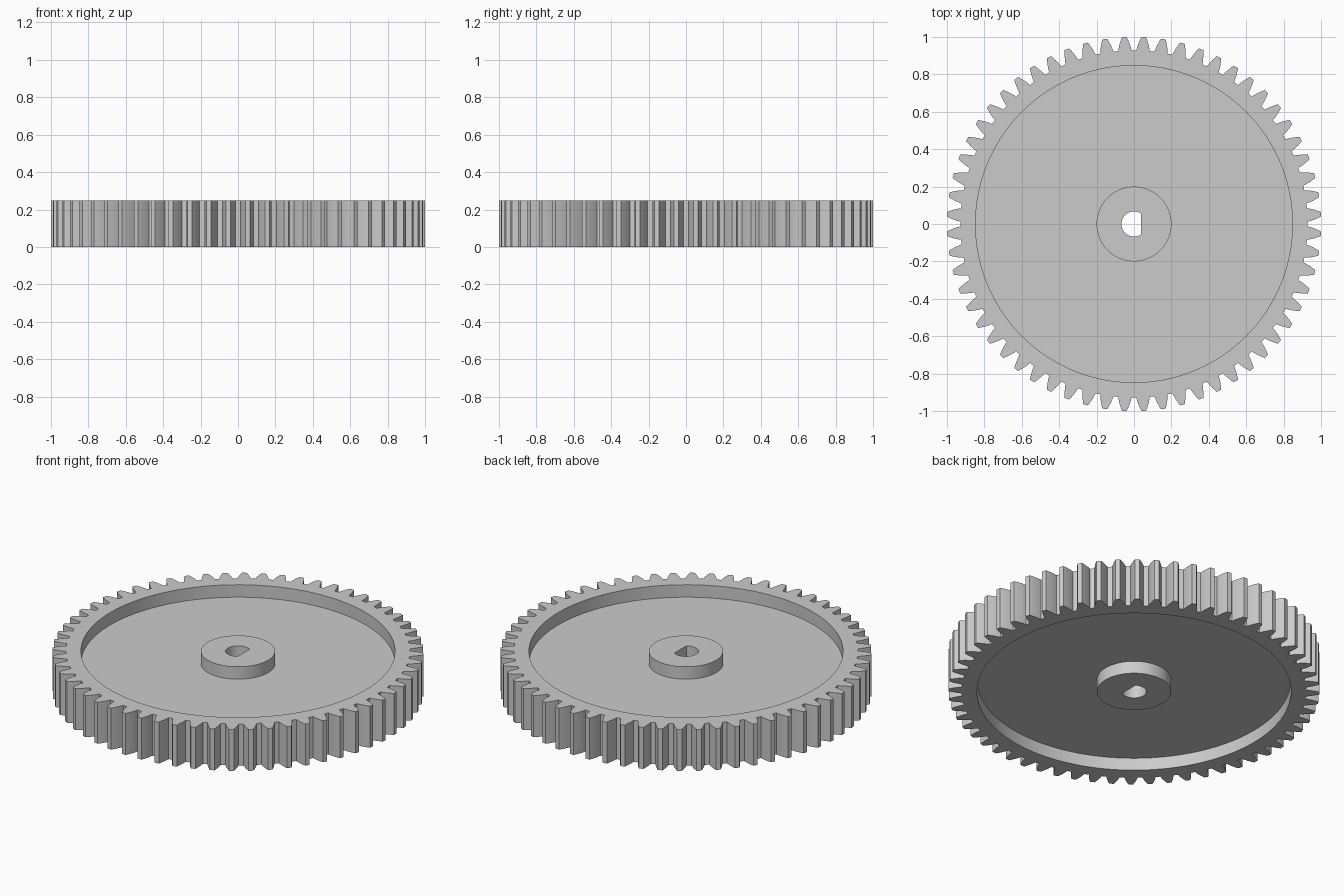
import bpy
import bmesh
from math import pi, sin, cos, tan, acos, radians, sqrt

if "Cube" in bpy.data.objects:
    bpy.data.objects.remove(bpy.data.objects["Cube"])

# Gear proportions
TEETH = 60
HEIGHT = 0.247
RECESS = 0.074
TIP = 1.0008
MODULE = TIP / (TEETH / 2 + 1)
ROOT = MODULE * (TEETH / 2 - 1.25)
PRESSURE = radians(20)
BASE = MODULE * TEETH / 2 * cos(PRESSURE)
RIM, HUB, BORE, BORE_FLAT = 0.847, 0.2, 0.067, 0.037
SIDES = 128
FLANK_STEPS = 5


def polar(r, a):
    return (r * cos(a), r * sin(a))


def circle(r):
    return [polar(r, 2 * pi * i / SIDES) for i in range(SIDES)]


def d_bore():
    """Round shaft hole with one flat facing +x."""
    pts = []
    for i in range(SIDES):
        a = 2 * pi * i / SIDES
        r = min(BORE, BORE_FLAT / cos(a)) if cos(a) > 0 else BORE
        pts.append(polar(r, a))
    return pts


def half_angle(r):
    """Half the angular width of a tooth at radius r, on an involute flank."""
    a = acos(min(1, BASE / r))
    return pi / 2 / TEETH + (tan(PRESSURE) - PRESSURE) - (tan(a) - a)


def tooth_outline():
    start = max(BASE, ROOT)
    radii = [start + (TIP - start) * i / FLANK_STEPS for i in range(FLANK_STEPS + 1)]
    if ROOT < BASE:
        radii.insert(0, ROOT)
    flank = [(r, half_angle(r)) for r in radii]
    pts = []
    for t in range(TEETH):
        mid = 2 * pi * (t + 0.5) / TEETH
        pts += [polar(r, mid - h) for r, h in flank]
        pts += [polar(r, mid + h) for r, h in reversed(flank)]
    return pts


def add_loop(bm, pts, z):
    verts = [bm.verts.new((x, y, z)) for x, y in pts]
    edges = [bm.edges.new((v, verts[i - 1])) for i, v in enumerate(verts)]
    return verts, edges


def join_loops(bm, a, b):
    """Quads between matching loops, a triangulated flat ring otherwise."""
    (va, ea), (vb, eb) = a, b
    if len(va) == len(vb):
        for i in range(len(va)):
            bm.faces.new((va[i - 1], va[i], vb[i], vb[i - 1]))
    else:
        bmesh.ops.triangle_fill(bm, edges=ea + eb, use_beauty=True, normal=(0, 0, 1))


# Closed section: teeth, rim, sunken web, hub and bore on top, then mirrored below
outline, rim, hub, bore = tooth_outline(), circle(RIM), circle(HUB), d_bore()
upper = [(outline, HEIGHT), (rim, HEIGHT), (rim, HEIGHT - RECESS),
         (hub, HEIGHT - RECESS), (hub, HEIGHT), (bore, HEIGHT)]
lower = [(pts, HEIGHT - z) for pts, z in reversed(upper)]

bm = bmesh.new()
loops = [add_loop(bm, pts, z) for pts, z in upper + lower]
for i, loop in enumerate(loops):
    join_loops(bm, loops[i - 1], loop)
bmesh.ops.recalc_face_normals(bm, faces=bm.faces[:])
mesh = bpy.data.meshes.new("spur_gear")
bm.to_mesh(mesh)
bm.free()

# Plain grey material
grey = bpy.data.materials.new("plain_grey")
grey.use_nodes = True
colour = (0.6, 0.6, 0.6, 1)
grey.diffuse_color = colour
grey.node_tree.nodes["Principled BSDF"].inputs["Base Color"].default_value = colour
mesh.materials.append(grey)

gear = bpy.data.objects.new("spur_gear", mesh)
bpy.context.collection.objects.link(gear)
bpy.ops.object.select_all(action='DESELECT')
gear.select_set(True)
bpy.context.view_layer.objects.active = gear
bpy.ops.object.shade_smooth_by_angle(angle=radians(25))
